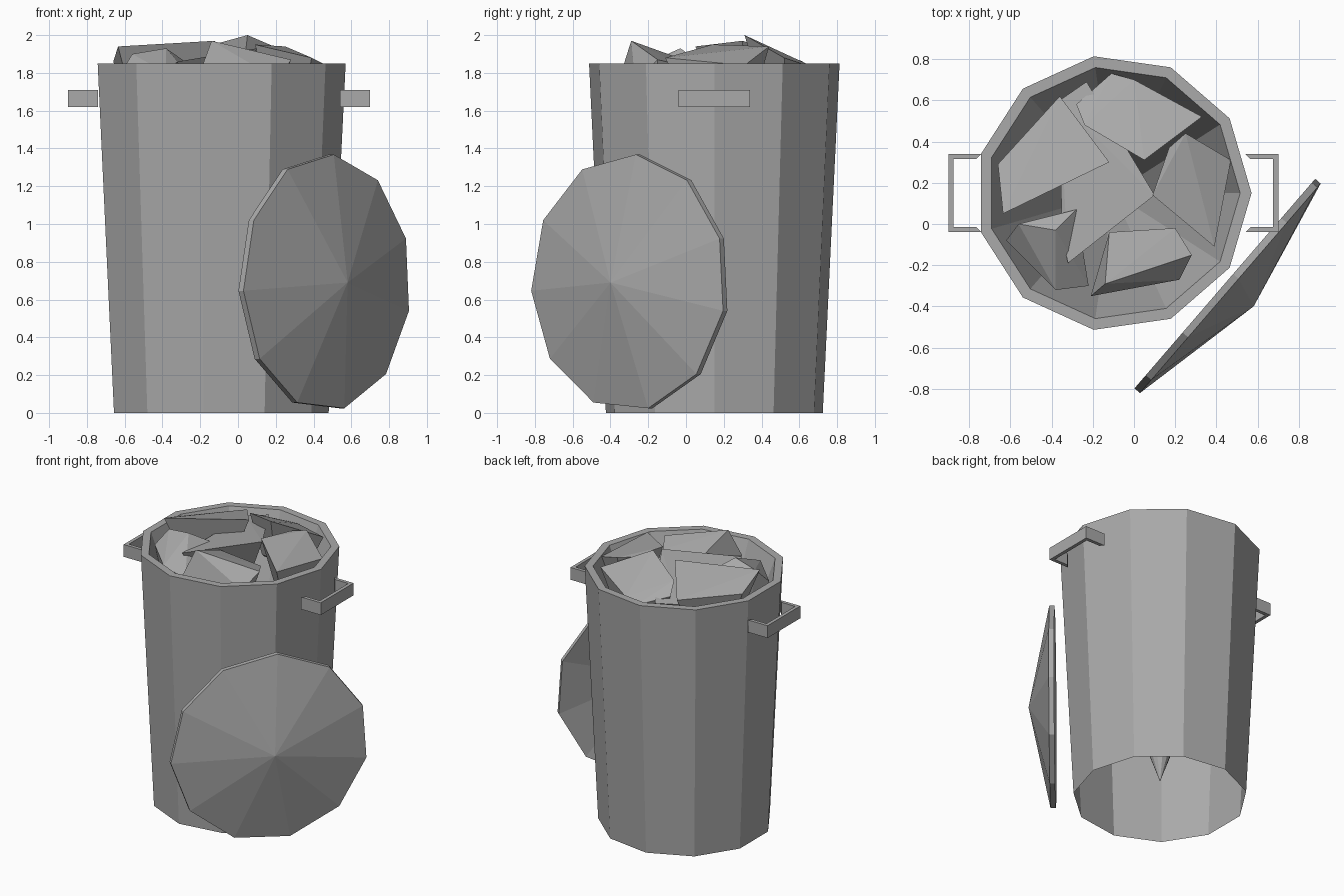
import bpy, bmesh, math
from mathutils import Matrix, Vector

default = bpy.data.objects.get("Cube")
if default:
    bpy.data.objects.remove(default, do_unlink=True)

SIDES = 11
BIN_AXIS = Vector((-0.1, 0.15, 0))

# One grey shared by every part
grey = bpy.data.materials.new("dull_grey")
grey.use_nodes = True
tone = (0.4, 0.4, 0.4, 1)
grey.diffuse_color = tone
for node in grey.node_tree.nodes:
    if node.type == 'BSDF_PRINCIPLED':
        node.inputs["Base Color"].default_value = tone
        node.inputs["Roughness"].default_value = 0.8


def finish(name, bm, matrix=None):
    """Turn a bmesh into a flat shaded grey object."""
    if matrix is not None:
        bm.transform(matrix)
    mesh = bpy.data.meshes.new(name)
    bm.to_mesh(mesh)
    bm.free()
    mesh.materials.append(grey)
    obj = bpy.data.objects.new(name, mesh)
    bpy.context.collection.objects.link(obj)
    return obj


def revolve(name, profile, matrix, start=0.0):
    """Spin (radius, height) pairs; a zero radius becomes a single pole."""
    bm = bmesh.new()
    rings = []
    for radius, height in profile:
        if radius == 0:
            rings.append([bm.verts.new((0, 0, height))] * SIDES)
            continue
        ring = []
        for i in range(SIDES):
            angle = start + math.tau * i / SIDES
            ring.append(bm.verts.new((radius * math.cos(angle), radius * math.sin(angle), height)))
        rings.append(ring)
    for low, high in zip(rings, rings[1:]):
        for i in range(SIDES):
            j = (i + 1) % SIDES
            corners = [low[i], low[j], high[j], high[i]]
            bm.faces.new(list(dict.fromkeys(corners)))
    return finish(name, bm, matrix)


def handle(name, side):
    """Square bracket shaped strap, mirrored across the bin axis."""
    outline = [(0.64, -0.19), (0.8, -0.19), (0.8, 0.19), (0.64, 0.19),
               (0.665, 0.165), (0.775, 0.165), (0.775, -0.165), (0.665, -0.165)]
    bm = bmesh.new()
    face = bm.faces.new([bm.verts.new((side * x, y, 1.62)) for x, y in outline])
    extruded = bmesh.ops.extrude_face_region(bm, geom=[face], use_keep_orig=True)
    top = [v for v in extruded["geom"] if isinstance(v, bmesh.types.BMVert)]
    bmesh.ops.translate(bm, verts=top, vec=(0, 0, 0.09))
    bmesh.ops.recalc_face_normals(bm, faces=bm.faces)
    finish(name, bm, Matrix.Translation(BIN_AXIS))


def rubbish(name, corners):
    """Angular lump: upper corners plus a shrunken lower copy, wrapped in a hull."""
    bm = bmesh.new()
    points = [Vector(c) for c in corners]
    middle = sum(points, Vector()) / len(points)
    for p in points:
        bm.verts.new(p)
        low = middle.lerp(p, 0.6)
        bm.verts.new((low.x, low.y, low.z - 0.28))
    hull = bmesh.ops.convex_hull(bm, input=bm.verts)
    loose = [v for v in hull["geom_interior"] if isinstance(v, bmesh.types.BMVert)]
    bmesh.ops.delete(bm, geom=loose, context='VERTS')
    bmesh.ops.recalc_face_normals(bm, faces=bm.faces)
    finish(name, bm)


# Tapered bin, open below, with a rim and a funnel shaped inside
revolve("bin_body", [(0.58, 0), (0.67, 1.85), (0.615, 1.85), (0, 0.13)],
        Matrix.Translation(BIN_AXIS))

# Strap handles
handle("left_handle", 1)
handle("right_handle", -1)

# Shallow conical lid standing on its edge against the bin
across = Vector((0.653, 0.757, 0))
up = Vector((0, 0, 1))
outward = across.cross(up)
lid_matrix = Matrix((across, up, outward)).transposed().to_4x4()
lid_matrix.translation = (0.472, -0.306, 0.69)
revolve("lid", [(0, 0.108), (0.68, -0.035), (0.68, 0), (0, 0.143)],
        lid_matrix, math.radians(-12.7))

# Lumps of rubbish poking over the rim
rubbish("rubbish_left", [(-0.635, 0.05, 1.94), (-0.12, 0.3, 1.97),
                         (-0.36, 0.62, 1.86), (-0.66, 0.29, 1.86)])
rubbish("rubbish_back", [(-0.11, 0.73, 1.8), (0, 0.7, 1.82), (0.33, 0.52, 1.88),
                         (0.05, 0.31, 2), (-0.24, 0.48, 1.92), (-0.28, 0.58, 1.85)])
rubbish("rubbish_side", [(0.25, 0.44, 1.94), (0.47, 0.31, 1.84), (0.39, -0.11, 1.88),
                         (0.09, 0.14, 1.95), (0.17, 0.37, 1.94)])
rubbish("rubbish_middle", [(-0.23, 0.69, 1.83), (0.1, 0.14, 1.93), (-0.32, -0.19, 1.86),
                           (-0.35, -0.06, 1.84), (-0.36, 0.6, 1.82)])
rubbish("rubbish_front", [(-0.14, -0.29, 1.97), (0.28, -0.15, 1.87), (-0.12, -0.04, 1.88),
                          (0.2, -0.02, 1.84), (-0.21, -0.35, 1.78), (0.22, -0.27, 1.76)])
rubbish("rubbish_corner", [(-0.38, -0.03, 1.93), (-0.56, 0, 1.9), (-0.62, -0.08, 1.8),
                           (-0.38, -0.32, 1.8), (-0.22, -0.3, 1.74), (-0.28, 0.07, 1.86)])
